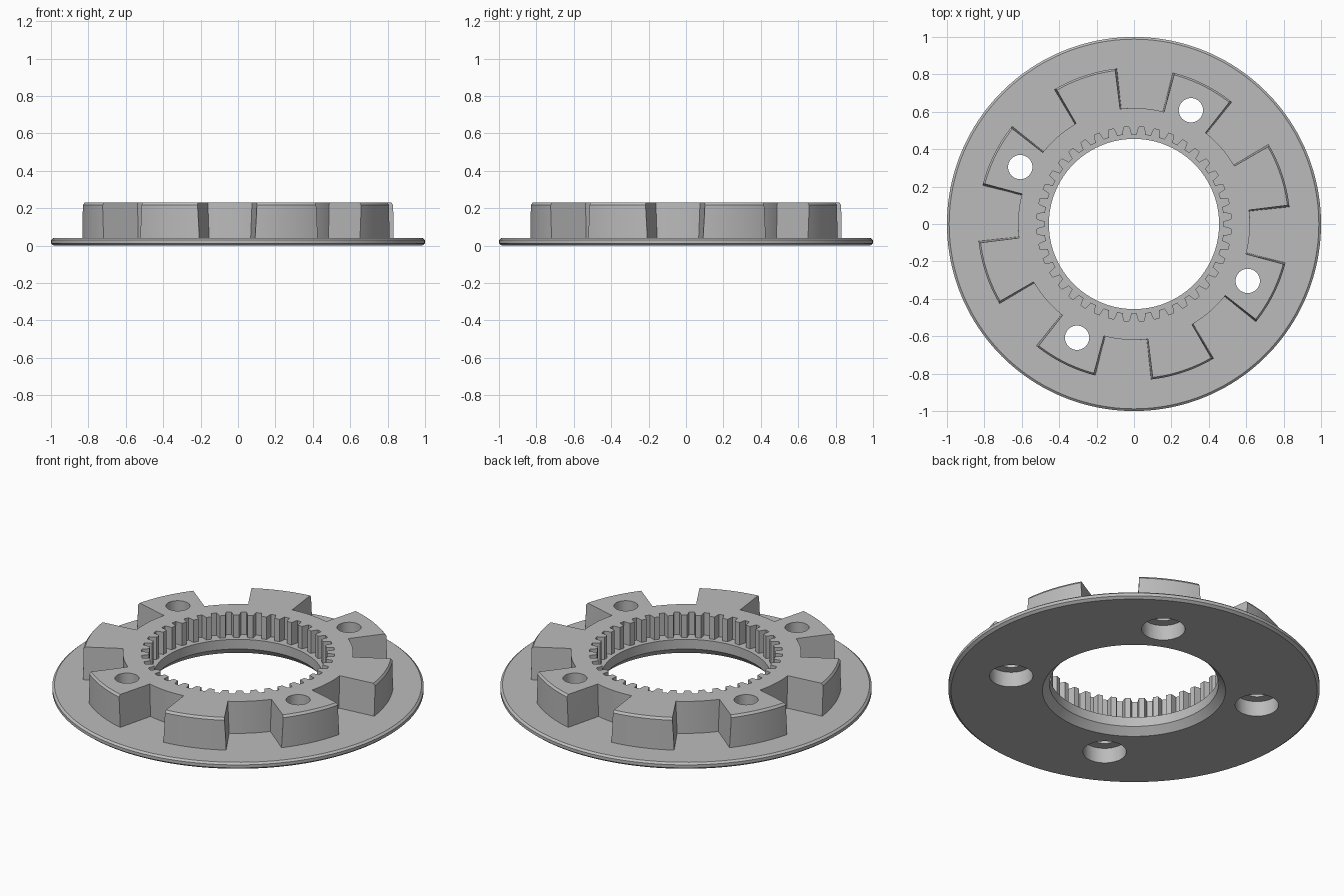
import bpy, bmesh
from math import sin, cos, radians, tau

cube = bpy.data.objects.get("Cube")
if cube:
    bpy.data.objects.remove(cube, do_unlink=True)

GREY = (0.5, 0.5, 0.5, 1.0)
metal = bpy.data.materials.new("plain grey")
metal.use_nodes = True
metal.diffuse_color = GREY
metal.node_tree.nodes["Principled BSDF"].inputs["Base Color"].default_value = GREY

LUGS = 8
LUG_ANGLE = radians(63.43)     # centre of one drilled lug
TEETH = 40
TOP = 0.23
FLANGE_TOP = 0.04


def polar(r, a, z):
    return (r * cos(a), r * sin(a), z)


def finish(bm, name):
    bmesh.ops.remove_doubles(bm, verts=bm.verts, dist=1e-5)
    bmesh.ops.recalc_face_normals(bm, faces=bm.faces)
    mesh = bpy.data.meshes.new(name)
    bm.to_mesh(mesh)
    bm.free()
    mesh.materials.append(metal)
    ob = bpy.data.objects.new(name, mesh)
    bpy.context.collection.objects.link(ob)
    return ob


def skin(bm, rings, close):
    """Join matching closed loops of points with quads."""
    loops = [[bm.verts.new(p) for p in ring] for ring in rings]
    n = len(loops[0])
    pairs = list(zip(loops, loops[1:]))
    if close:
        pairs.append((loops[-1], loops[0]))
    else:
        bm.faces.new(loops[0])
        bm.faces.new(loops[-1])
    for a, b in pairs:
        for i in range(n):
            j = (i + 1) % n
            bm.faces.new((a[i], a[j], b[j], b[i]))


def lathe(bm, profile, segments, centre=(0, 0), close=True):
    rings = []
    for r, z in profile:
        ring = [polar(r, tau * i / segments, z) for i in range(segments)]
        rings.append([(x + centre[0], y + centre[1], h) for x, y, h in ring])
    skin(bm, rings, close)


def cut(target, cutter):
    mod = target.modifiers.new("cut", "BOOLEAN")
    mod.operation = "DIFFERENCE"
    mod.solver = "EXACT"
    mod.object = cutter
    bpy.ops.object.select_all(action="DESELECT")
    bpy.context.view_layer.objects.active = target
    target.select_set(True)
    bpy.ops.object.modifier_apply(modifier=mod.name)


# Thin flange with bevelled rim and countersunk bore
bm = bmesh.new()
lathe(bm, [(0.493, 0), (0.985, 0), (1, 0.012), (1, 0.03),
           (0.988, FLANGE_TOP), (0.455, FLANGE_TOP)], 160)
flange = finish(bm, "flange")

# Raised crown, before its notches and teeth are cut
bm = bmesh.new()
lathe(bm, [(0.455, FLANGE_TOP), (0.836, FLANGE_TOP), (0.836, 0.217),
           (0.826, TOP), (0.455, TOP)], 160)
crown = finish(bm, "lugged_crown")

# Wedge cutters between lugs, opening slightly toward the top
bm = bmesh.new()
for k in range(LUGS):
    mid = LUG_ANGLE + tau * (k + 0.5) / LUGS
    rings = []
    for z, half in ((0.0, radians(10.2)), (0.26, radians(11.1))):
        arc = [mid + half * (i / 4 - 1) for i in range(9)]
        rings.append([polar(0.62, a, z) for a in arc]
                     + [polar(0.95, a, z) for a in reversed(arc)])
    skin(bm, rings, False)
notches = finish(bm, "notch_cutter")

# Internal spline cutter, leaving a ledge below the teeth
outline = []
pitch = tau / TEETH
for k in range(TEETH):
    mid = (k + 0.5) * pitch
    for r, f in ((0.48, -0.3), (0.52, -0.18), (0.52, 0.18), (0.48, 0.3)):
        outline.append((r, mid + f * pitch))
bm = bmesh.new()
skin(bm, [[polar(r, a, z) for r, a in outline] for z in (0.097, 0.3)], False)
spline = finish(bm, "spline_cutter")

# Stepped bolt holes, wide from below, through every second lug
bm = bmesh.new()
for k in range(4):
    x, y, _ = polar(0.68, LUG_ANGLE + k * tau / 4, 0)
    lathe(bm, [(0.117, -0.05), (0.117, 0.09), (0.065, 0.09), (0.065, 0.3)],
          40, (x, y), False)
bolts = finish(bm, "bolt_hole_cutter")

for cutter in (notches, spline, bolts):
    cut(crown, cutter)
cut(flange, bolts)
for cutter in (notches, spline, bolts):
    bpy.data.objects.remove(cutter, do_unlink=True)

# Smooth round walls, crisp edges
for ob in (flange, crown):
    bpy.ops.object.select_all(action="DESELECT")
    bpy.context.view_layer.objects.active = ob
    ob.select_set(True)
    bpy.ops.object.shade_smooth_by_angle(angle=radians(25))
